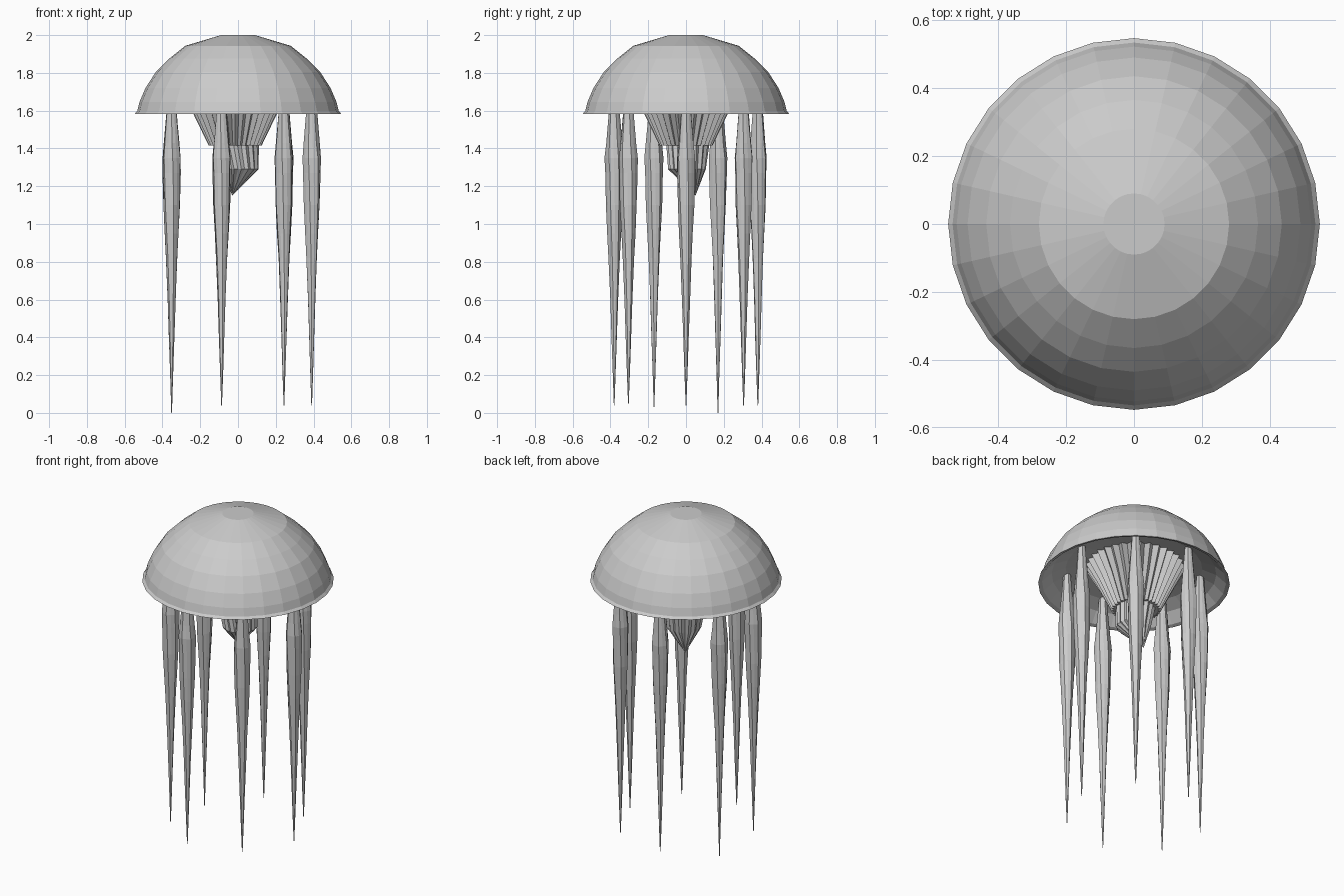
import bpy, bmesh, math, random

if "Cube" in bpy.data.objects:
    bpy.data.objects.remove(bpy.data.objects["Cube"])
random.seed(4)

mat = bpy.data.materials.new("pale_grey")
mat.diffuse_color = (0.6, 0.6, 0.6, 1)
mat.use_nodes = True
mat.node_tree.nodes["Principled BSDF"].inputs["Base Color"].default_value = mat.diffuse_color


def loft(name, rings, sides, pleat=0.0, twist=0.0, jitter=0.0, phase=0.0):
    """Skin a stack of rings (x, y, z, radius); every second point is pulled in by pleat."""
    bm = bmesh.new()
    loops = []
    for k, (x, y, z, r) in enumerate(rings):
        if r == 0:
            loops.append([bm.verts.new((x, y, z))])
            continue
        loop = []
        for i in range(sides):
            a = 2 * math.pi * i / sides + twist * k + phase
            q = r * (1 - pleat * (i % 2)) * (1 - random.uniform(0, jitter))
            loop.append(bm.verts.new((x + q * math.cos(a), y + q * math.sin(a), z)))
        loops.append(loop)
    for a, b in zip(loops, loops[1:]):
        for i in range(sides):
            j = (i + 1) % sides
            if len(a) == 1:
                bm.faces.new((a[0], b[j], b[i]))
            elif len(b) == 1:
                bm.faces.new((a[i], a[j], b[0]))
            else:
                bm.faces.new((a[i], a[j], b[j], b[i]))
    for end in (loops[0], loops[-1]):
        if len(end) > 1:
            bm.faces.new(end)
    bmesh.ops.recalc_face_normals(bm, faces=bm.faces)
    me = bpy.data.meshes.new(name)
    bm.to_mesh(me)
    bm.free()
    me.materials.append(mat)
    ob = bpy.data.objects.new(name, me)
    bpy.context.collection.objects.link(ob)
    return ob


# Bell: outer dome, flared rim, shallow hollow underside
bell = [(0.09, 2.0), (0.28, 1.943), (0.365, 1.875), (0.435, 1.805), (0.49, 1.72),
        (0.522, 1.645), (0.534, 1.597), (0.547, 1.583), (0.525, 1.59),
        (0.47, 1.645), (0.39, 1.68), (0.25, 1.705), (0, 1.715)]
loft("bell", [(0, 0, z, r) for r, z in bell], 28)

# Pleated mouth skirt under the bell, drifting to an off-centre point
loft("mouth_skirt", [(-0.01, 0, 1.71, 0.29), (-0.015, 0, 1.58, 0.22),
                     (-0.015, 0, 1.415, 0.14)], 64, pleat=0.12)
loft("mouth_tip", [(-0.005, 0.01, 1.43, 0.115), (0.01, 0.005, 1.29, 0.10),
                   (-0.03, 0.05, 1.15, 0)], 32, pleat=0.1, twist=0.08)

# Seven tapering tentacles around the bell
profile = [(1.69, 0.022), (1.58, 0.031), (1.43, 0.044), (1.35, 0.052), (1.27, 0.050),
           (1.1, 0.046), (0.95, 0.038), (0.82, 0.031), (0.6, 0.022), (0.4, 0.015),
           (0.2, 0.008)]
tips = [0.04, 0.04, 0.04, 0.0, 0.03, 0.04, 0.05]
for n, tip in enumerate(tips):
    a = 2 * math.pi * n / 7
    x, y = 0.39 * math.cos(a), 0.39 * math.sin(a)
    rings = [(x, y, z, r) for z, r in profile] + [(x, y, tip, 0.002)]
    loft(f"tentacle_{n + 1}", rings, 12, pleat=0.08, twist=0.06, jitter=0.06, phase=a)
